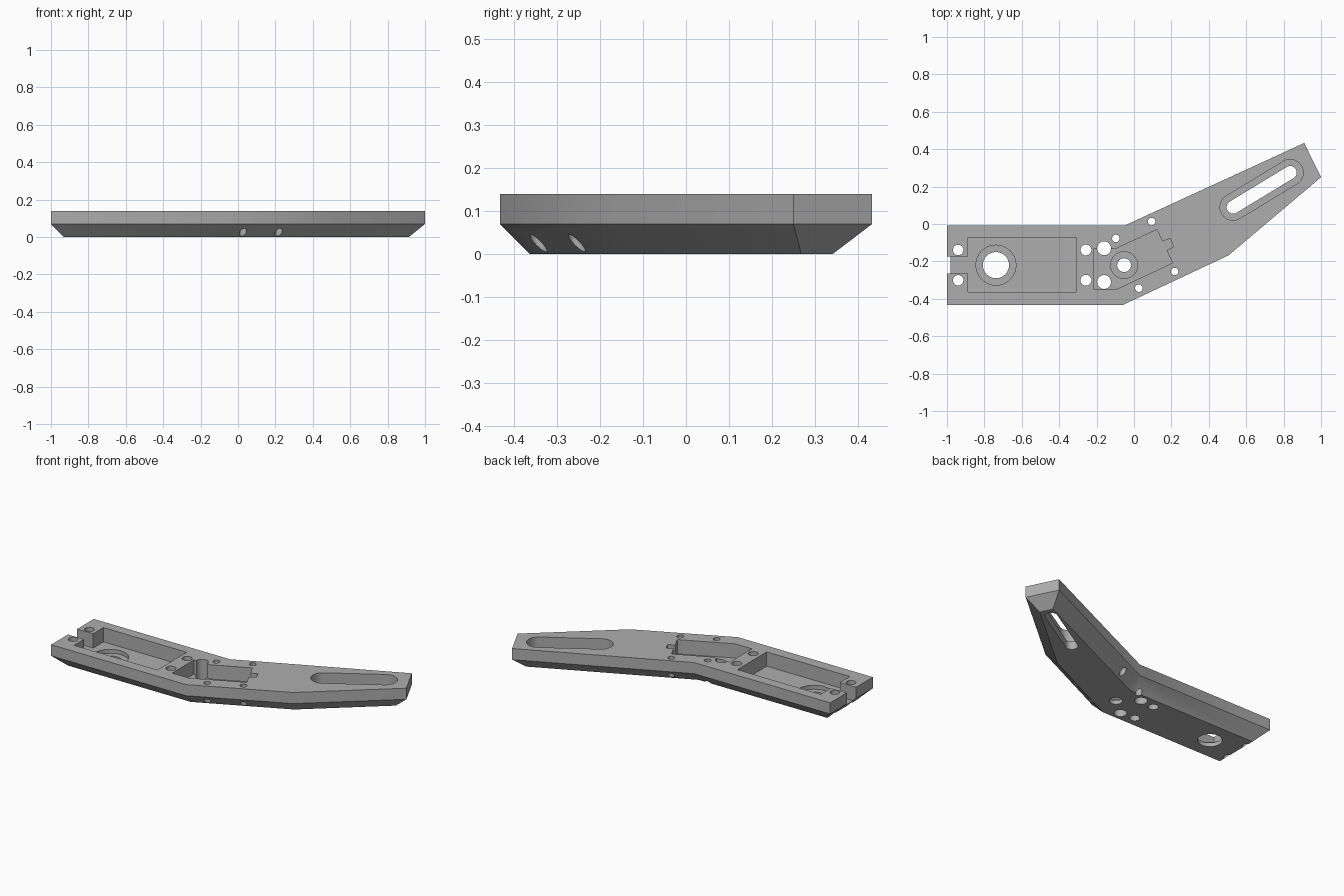
import bpy, math
from mathutils import Vector

if "Cube" in bpy.data.objects:
    bpy.data.objects.remove(bpy.data.objects["Cube"])

HEIGHT, CHAMFER, FLOOR, LEDGE = 0.14, 0.07, 0.05, 0.025
ABOVE, BELOW = 0.2, -0.1

grey = bpy.data.materials.new("machined_grey")
grey.use_nodes = True
grey.diffuse_color = (0.42, 0.42, 0.42, 1)
grey.node_tree.nodes["Principled BSDF"].inputs["Base Color"].default_value = (0.42, 0.42, 0.42, 1)


def loft(name, rings):
    """Solid from stacked rings, each a (points, z) pair."""
    n = len(rings[0][0])
    verts = [(x, y, z) for points, z in rings for x, y in points]
    faces = [tuple(reversed(range(n))), tuple(range(len(verts) - n, len(verts)))]
    for r in range(len(rings) - 1):
        for i in range(n):
            j = (i + 1) % n
            faces.append((r * n + i, r * n + j, r * n + n + j, r * n + n + i))
    mesh = bpy.data.meshes.new(name)
    mesh.from_pydata(verts, [], faces)
    mesh.materials.append(grey)
    obj = bpy.data.objects.new(name, mesh)
    bpy.context.collection.objects.link(obj)
    return obj


def inset(points, d):
    """Offset a counter-clockwise outline inward by d."""
    out = []
    for i, p in enumerate(points):
        p = Vector(p)
        a = (p - Vector(points[i - 1])).normalized()
        b = (Vector(points[(i + 1) % len(points)]) - p).normalized()
        na, nb = Vector((-a.y, a.x)), Vector((-b.y, b.x))
        out.append(p + (na + nb) * d / (1 + na.dot(nb)))
    return out


def capsule(a, b, r, steps=32):
    """Rounded slot outline from a to b; a circle when they coincide."""
    turn = math.atan2(b[1] - a[1], b[0] - a[0])
    points = []
    for centre, start in ((b, turn - math.pi / 2), (a, turn + math.pi / 2)):
        last = steps // 2 + (a != b)
        for k in range(last):
            t = start + 2 * math.pi * k / steps
            points.append((centre[0] + r * math.cos(t), centre[1] + r * math.sin(t)))
    return points


cutters = []


def cut(points, bottom):
    obj = loft("cutter", [(points, bottom), (points, ABOVE)])
    obj.hide_render = True
    cutters.append(obj)


# Bent arm with a chamfered underside
outline = [(-1, -0.433), (-0.06, -0.433), (0.505, -0.168), (1, 0.25),
           (0.91, 0.433), (-0.05, -0.008), (-1, -0.008)]
arm = loft("bent_arm", [(inset(outline, CHAMFER), 0), (outline, CHAMFER), (outline, HEIGHT)])

# Long pocket, open at the end through a narrow channel
cut([(-1.1, -0.265), (-0.888, -0.265), (-0.888, -0.364), (-0.308, -0.364),
     (-0.308, -0.072), (-0.888, -0.072), (-0.888, -0.174), (-1.1, -0.174)], FLOOR)

# Angled pocket with a keyed end
cut([(-0.214, -0.35), (-0.097, -0.35), (0.206, -0.208), (0.174, -0.14),
     (0.213, -0.121), (0.192, -0.076), (0.153, -0.095), (0.122, -0.03),
     (-0.097, -0.132), (-0.214, -0.132)], FLOOR)

# Stepped bores in both pockets
for centre, wide, narrow in (((-0.738, -0.22), 0.107, 0.07), ((-0.053, -0.22), 0.072, 0.037)):
    cut(capsule(centre, centre, wide), LEDGE)
    cut(capsule(centre, centre, narrow), BELOW)

# Stepped slot at the far end
cut(capsule((0.53, 0.09), (0.835, 0.275), 0.07), FLOOR)
cut(capsule((0.53, 0.09), (0.835, 0.275), 0.035), BELOW)

# Paired through holes along the straight section
for x, r in ((-0.94, 0.028), (-0.257, 0.029), (-0.16, 0.037)):
    gap = 0.09 if r > 0.03 else 0.081
    for side in (-1, 1):
        c = (x, -0.22 + side * gap)
        cut(capsule(c, c, r), BELOW)

# Small screw holes around the angled pocket
for c in ((-0.097, -0.077), (0.094, 0.013), (0.217, -0.254), (0.026, -0.343)):
    cut(capsule(c, c, 0.02), BELOW)

# Cut everything out and keep the finished solid
for c in cutters:
    mod = arm.modifiers.new("cut", "BOOLEAN")
    mod.operation, mod.solver, mod.object = "DIFFERENCE", "EXACT", c
graph = bpy.context.evaluated_depsgraph_get()
graph.update()
result = bpy.data.meshes.new_from_object(arm.evaluated_get(graph))
arm.modifiers.clear()
arm.data = result
for c in cutters:
    bpy.data.objects.remove(c)

# Soft bends, crisp edges
bpy.ops.object.select_all(action="DESELECT")
arm.select_set(True)
bpy.context.view_layer.objects.active = arm
bpy.ops.object.shade_smooth_by_angle(angle=math.radians(30))
